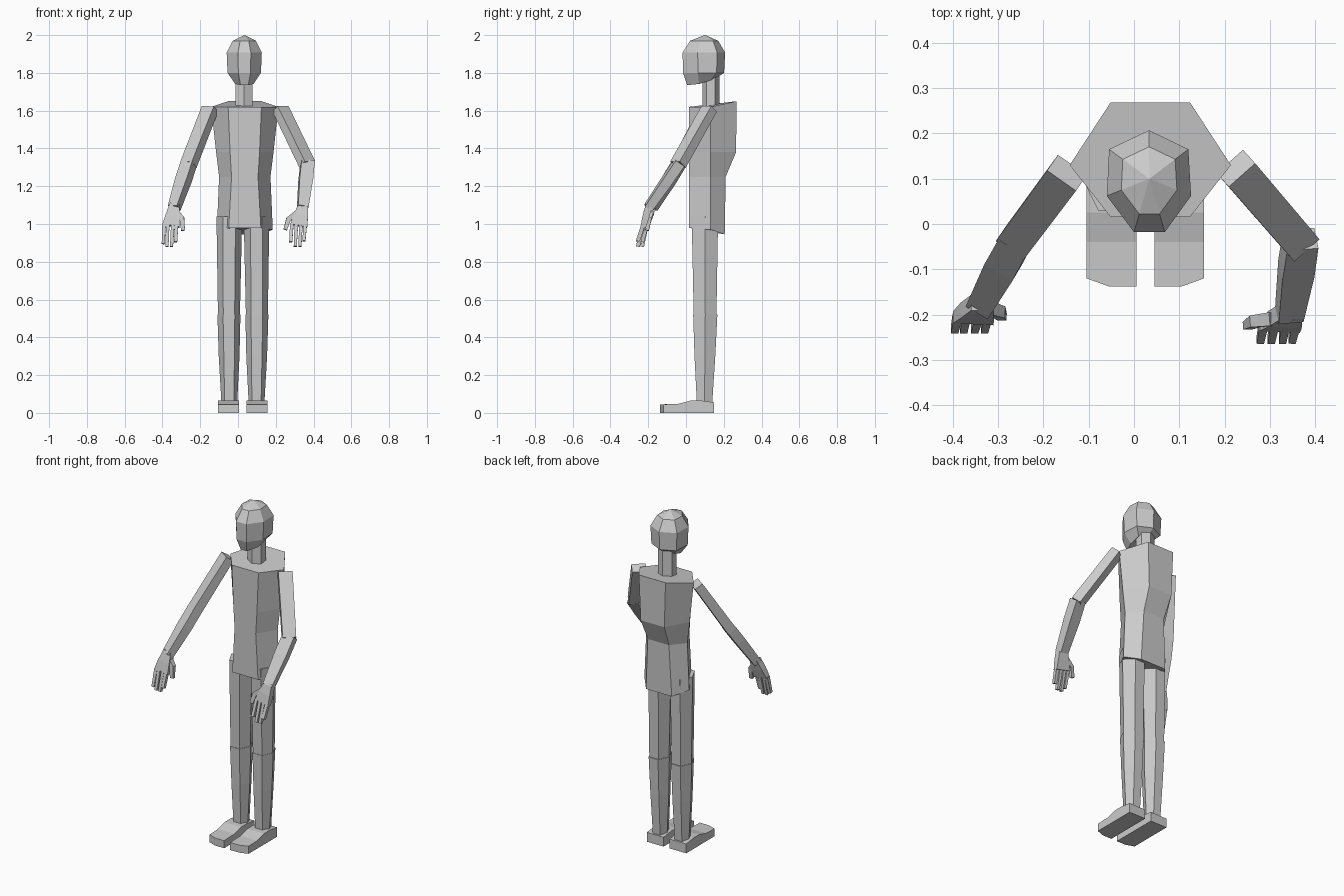
import bpy, bmesh
from mathutils import Vector


def loft(name, rings):
    """Skin a list of equal-length point rings and cap both ends (flat faces)."""
    bm = bmesh.new()
    vs = [[bm.verts.new(p) for p in r] for r in rings]
    for a, b in zip(vs, vs[1:]):
        n = len(a)
        for i in range(n):
            bm.faces.new((a[i], a[(i + 1) % n], b[(i + 1) % n], b[i]))
    bm.faces.new(vs[0])
    bm.faces.new(vs[-1])
    bmesh.ops.recalc_face_normals(bm, faces=bm.faces)
    me = bpy.data.meshes.new(name)
    bm.to_mesh(me)
    bm.free()
    ob = bpy.data.objects.new(name, me)
    bpy.context.collection.objects.link(ob)
    return ob


def hexagon(cx, cy, z, w, d, panel):
    """Six-sided ring, points at +-x, flat panels at front and back."""
    return [(cx - w, cy, z), (cx - panel, cy - d, z), (cx + panel, cy - d, z),
            (cx + w, cy, z), (cx + panel, cy + d, z), (cx - panel, cy + d, z)]


def box_limb(name, path, sizes, side):
    """Four-sided limb along a path; sizes are (width, depth) per path point."""
    pts = [Vector(p) for p in path]
    rings = []
    for i, p in enumerate(pts):
        t = (pts[min(i + 1, len(pts) - 1)] - pts[max(i - 1, 0)]).normalized()
        u = Vector(side)
        u = (u - t * u.dot(t)).normalized()
        v = t.cross(u)
        w, d = sizes[i]
        rings.append([p + u * a * w / 2 + v * b * d / 2
                      for a, b in ((-1, -1), (1, -1), (1, 1), (-1, 1))])
    return loft(name, rings)


# torso: six-sided, flat front, back pinched at the waist
CX = 0.036
rings = []
for z, zf, zb, w, p, yb in ((1.62, 1.62, 1.65, 0.178, 0.088, 0.268),
                            (1.38, 1.38, 1.38, 0.152, 0.078, 0.265),
                            (1.25, 1.25, 1.25, 0.136, 0.070, 0.210),
                            (0.97, 0.98, 0.945, 0.148, 0.085, 0.205)):
    rings.append([(CX - w, 0.13, z), (CX - p, 0.016, zf), (CX + p, 0.016, zf),
                  (CX + w, 0.13, z), (CX + p, yb, zb), (CX - p, yb, zb)])
loft("torso", rings)

# neck: hexagon with an edge to the front
loft("neck", [[(CX - 0.005 + a * 0.045, 0.132 + b * 0.045, z) for a, b in
               ((0, -1), (1, -.5), (1, .5), (0, 1), (-1, .5), (-1, -.5))]
              for z in (1.58, 1.82)])

# head: seven-sided rings tapering to crown and chin
outline = [(0.0, -0.018), (0.068, -0.018), (0.126, 0.062), (0.12, 0.165),
           (0.033, 0.207), (-0.055, 0.165), (-0.06, 0.062)]
HX, HY = 0.034, 0.1
rings = []
for z, k, kf, slope in ((1.735, 0.52, 0.80, 0.06), (1.80, 0.95, 0.98, 0.0),
                        (1.908, 1.0, 1.0, 0.0), (1.97, 0.66, 0.66, 0.0),
                        (2.0, 0.02, 0.02, 0.0)):
    rings.append([(HX + (x - HX) * (k if y > 0 else max(k, 0.6) if z < 1.9 else k),
                   HY + (y - HY) * (k if y > 0.1 else kf),
                   z + max(0, y - 0.03) / 0.18 * slope * 0.6) for x, y in outline])
loft("head", rings)

# legs and feet, mirrored about the hip centre
for s, side in ((-1, "left"), (1, "right")):
    x = 0.026 + s * 0.072
    loft(side + "_thigh", [hexagon(x, 0.1, 1.04, 0.068, 0.07, 0.033),
                           hexagon(x + s * 0.002, 0.101, 0.51, 0.058, 0.06, 0.03)])
    loft(side + "_shin", [hexagon(x + s * 0.002, 0.102, 0.52, 0.061, 0.064, 0.031),
                          hexagon(x + s * 0.001, 0.1, 0.30, 0.055, 0.055, 0.028),
                          hexagon(x, 0.098, 0.04, 0.041, 0.04, 0.024)])
    fx = 0.025 + s * 0.075
    rings = []
    for y, yo, zt in ((-0.138, -0.138, 0.045), (-0.04, -0.04, 0.048),
                      (0.025, 0.025, 0.065), (0.075, 0.075, 0.066), (0.148, 0.148, 0.056)):
        rings.append([(fx + s * a, yy, z) for z in (0, zt) for a, yy in
                      (((-0.055, y), (0.005, y), (0.055, yo + (0.018 if y < -0.1 else 0)))
                       if z == 0 else
                       ((0.055, yo + (0.018 if y < -0.1 else 0)), (0.005, y), (-0.055, y)))])
    loft(side + "_foot", rings)

# arms: each side has its own pose
poses = {
    "left": dict(s=(-0.148, 0.113, 1.61), e=(-0.262, -0.04, 1.315),
                 w=(-0.338, -0.18, 1.085), k=(-0.355, -0.208, 0.99),
                 side=(0.8, -0.55, 0), fside=(0.85, -0.5, 0),
                 base=(-0.391, -0.372, -0.345, -0.325), tip=(-0.396, -0.376, -0.352, -0.330),
                 tz=(0.895, 0.88, 0.88, 0.905), ty=-0.232,
                 thumb=[(-0.325, -0.185, 1.06), (-0.297, -0.195, 1.03), (-0.291, -0.205, 0.965)]),
    "right": dict(s=(0.225, 0.123, 1.61), e=(0.367, -0.042, 1.315),
                  w=(0.343, -0.20, 1.085), k=(0.322, -0.225, 0.99),
                  side=(0.74, 0.67, 0), fside=(0.97, 0.2, 0),
                  base=(0.285, 0.309, 0.333, 0.356), tip=(0.279, 0.303, 0.328, 0.349),
                  tz=(0.905, 0.88, 0.88, 0.91), ty=-0.255,
                  thumb=[(0.308, -0.21, 1.055), (0.267, -0.215, 1.025), (0.25, -0.225, 0.97)]),
}
for side, q in poses.items():
    s, e, w, k = (Vector(q[i]) for i in "sewk")
    box_limb(side + "_upper_arm", [s, e], [(0.078, 0.05), (0.074, 0.055)], q["side"])
    box_limb(side + "_forearm", [e + (e - w) * 0.05, e.lerp(w, 0.35), w],
             [(0.07, 0.055), (0.072, 0.055), (0.056, 0.046)], q["fside"])
    # hand: palm, four fingers and a bent thumb
    box_limb(side + "_palm", [w + (w - k) * 0.2, w.lerp(k, 0.45), k],
             [(0.05, 0.036), (0.075, 0.036), (0.09, 0.028)], (1, 0, 0))
    for i in range(4):
        b = (q["base"][i], k.y, 1.0)
        t = (q["tip"][i], q["ty"], q["tz"][i])
        box_limb(f"{side}_finger_{i + 1}", [b, t], [(0.019, 0.022), (0.016, 0.02)], (1, 0, 0))
    box_limb(side + "_thumb", q["thumb"], [(0.03, 0.03), (0.026, 0.026), (0.017, 0.02)], (0, 1, 0))
